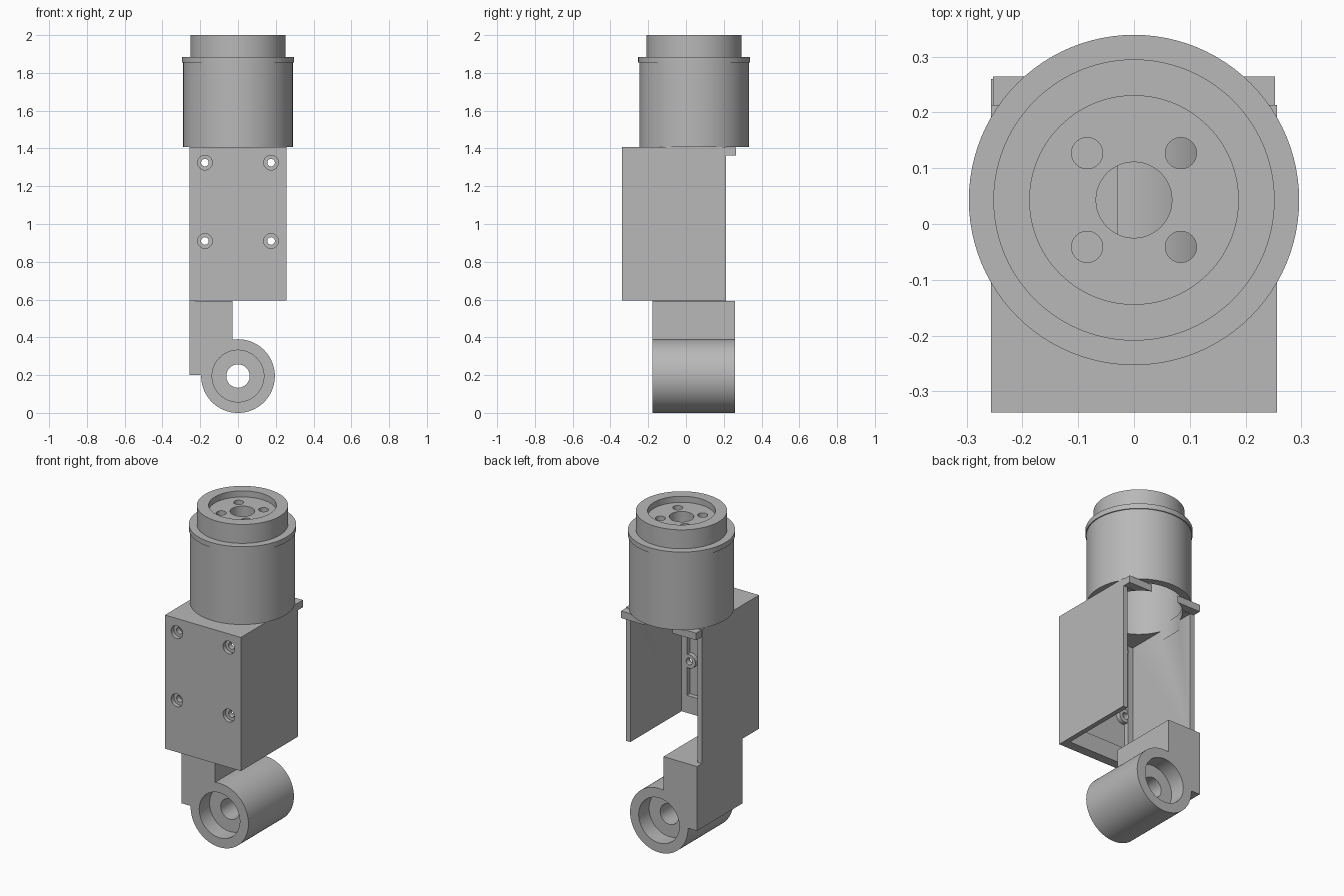
import bpy, bmesh, math
from mathutils import Matrix, Vector

if "Cube" in bpy.data.objects:
    bpy.data.objects.remove(bpy.data.objects["Cube"], do_unlink=True)

grey = bpy.data.materials.new("machined_grey")
grey.use_nodes = True
GREY = (0.48, 0.48, 0.48, 1)
grey.diffuse_color = GREY
grey.node_tree.nodes["Principled BSDF"].inputs["Base Color"].default_value = GREY


def finish(bm, name):
    bmesh.ops.recalc_face_normals(bm, faces=bm.faces)
    mesh = bpy.data.meshes.new(name)
    bm.to_mesh(mesh)
    bm.free()
    mesh.materials.append(grey)
    ob = bpy.data.objects.new(name, mesh)
    bpy.context.collection.objects.link(ob)
    return ob


def box(name, x, y, z):
    bm = bmesh.new()
    lo, hi = Vector((x[0], y[0], z[0])), Vector((x[1], y[1], z[1]))
    bmesh.ops.create_cube(bm, size=1, matrix=Matrix.Translation((lo + hi) / 2)
                          @ Matrix.Diagonal((hi - lo).to_4d()))
    return finish(bm, name)


def rod(name, radius, start, end, sides=64):
    """Solid cylinder between two points."""
    a, b = Vector(start), Vector(end)
    turn = (b - a).to_track_quat('Z', 'Y').to_matrix().to_4x4()
    bm = bmesh.new()
    bmesh.ops.create_cone(bm, cap_ends=True, segments=sides, radius1=radius, radius2=radius,
                          depth=(b - a).length, matrix=Matrix.Translation((a + b) / 2) @ turn)
    return finish(bm, name)


def lathe(name, profile, y, sides=96):
    """Closed (radius, z) profile turned about a vertical axis."""
    bm = bmesh.new()
    rings = []
    for r, z in profile:
        if r == 0:
            rings.append([bm.verts.new((0, y, z))] * sides)
        else:
            angles = [math.tau * i / sides for i in range(sides)]
            rings.append([bm.verts.new((r * math.cos(a), y + r * math.sin(a), z)) for a in angles])
    for k, low in enumerate(rings):
        high = rings[(k + 1) % len(rings)]
        for i in range(sides):
            j = (i + 1) % sides
            corners = list(dict.fromkeys((low[i], low[j], high[j], high[i])))
            if len(corners) > 2:
                bm.faces.new(corners)
    return finish(bm, name)


def combine(target, tools, operation='DIFFERENCE'):
    """Apply booleans and throw the tool shapes away."""
    bpy.context.view_layer.objects.active = target
    for tool in tools:
        tool.hide_render = True
        mod = target.modifiers.new("cut", 'BOOLEAN')
        mod.operation, mod.object, mod.solver = operation, tool, 'EXACT'
        bpy.ops.object.modifier_apply(modifier=mod.name)
        bpy.data.objects.remove(tool, do_unlink=True)


def smooth(ob):
    bpy.ops.object.select_all(action='DESELECT')
    ob.select_set(True)
    bpy.context.view_layer.objects.active = ob
    bpy.ops.object.shade_smooth_by_angle(angle=math.radians(30))


W = 0.256          # housing half width
FRONT = -0.338     # housing front face
AXIS = 0.043       # y of the motor axis
BASE, TOP = 0.594, 1.408
screws = [(x, z) for x in (-0.175, 0.175) for z in (0.91, 1.325)]

# Housing, open at the back and bottom
housing = box("housing", (-W, W), (FRONT, 0.213), (BASE, TOP))
combine(housing, [
    box("cavity", (-0.226, 0.226), (-0.28, 0.5), (0.4, 1.36)),
    box("pocket", (-0.19, 0.19), (-0.308, -0.2), (0.7, 1.355)),
])
combine(housing, [rod("screw_boss", 0.042, (x, -0.32, z), (x, -0.281, z), 32) for x, z in screws], 'UNION')
combine(housing, [box("rear_lip", (-0.253, 0.253), (0.15, 0.264), (1.362, 1.405))], 'UNION')
cuts = [rod("motor_opening", 0.24, (0, AXIS, 1.3), (0, AXIS, 1.5), 96)]
for x, z in screws:
    cuts.append(rod("screw_hole", 0.02, (x, -0.4, z), (x, -0.2, z), 32))
    cuts.append(rod("screw_counterbore", 0.039, (x, -0.4, z), (x, FRONT + 0.025, z), 32))
combine(housing, cuts)
smooth(housing)

# Hollow motor body with flange, raised collar and recessed face
motor = lathe("motor_body", [
    (0.245, TOP), (0.29, TOP), (0.29, 1.854), (0.296, 1.854), (0.296, 1.885), (0.252, 1.885),
    (0.252, 2.0), (0.187, 2.0), (0.187, 1.963), (0, 1.963), (0, 1.88), (0.245, 1.88)], AXIS)
holes = [rod("shaft_hole", 0.068, (0, AXIS, 1.8), (0, AXIS, 2.1), 48)]
for sx in (-1, 1):
    for sy in (-1, 1):
        x, y = sx * 0.084, AXIS + sy * 0.084
        holes.append(rod("face_hole", 0.028, (x, y, 1.8), (x, y, 2.1), 32))
combine(motor, holes)
smooth(motor)

# Offset arm joined to a bored pivot barrel
NEAR, FAR, PIVOT = -0.178, 0.26, 0.195
arm = box("pivot_arm", (-W, -0.03), (NEAR, FAR), (0.2, 0.592))
combine(arm, [rod("barrel", PIVOT, (0, NEAR, PIVOT), (0, FAR, PIVOT), 96)], 'UNION')
combine(arm, [
    rod("pivot_bore", 0.062, (0, -0.5, PIVOT), (0, 0.5, PIVOT), 48),
    rod("front_seat", 0.137, (0, -0.5, PIVOT), (0, NEAR + 0.1, PIVOT)),
    rod("back_seat", 0.137, (0, FAR - 0.1, PIVOT), (0, 0.5, PIVOT)),
])
smooth(arm)

# Side wall foot that ties the housing to the arm
box("wall_foot", (-W, -0.226), (NEAR, 0.213), (0.58, 0.6))
